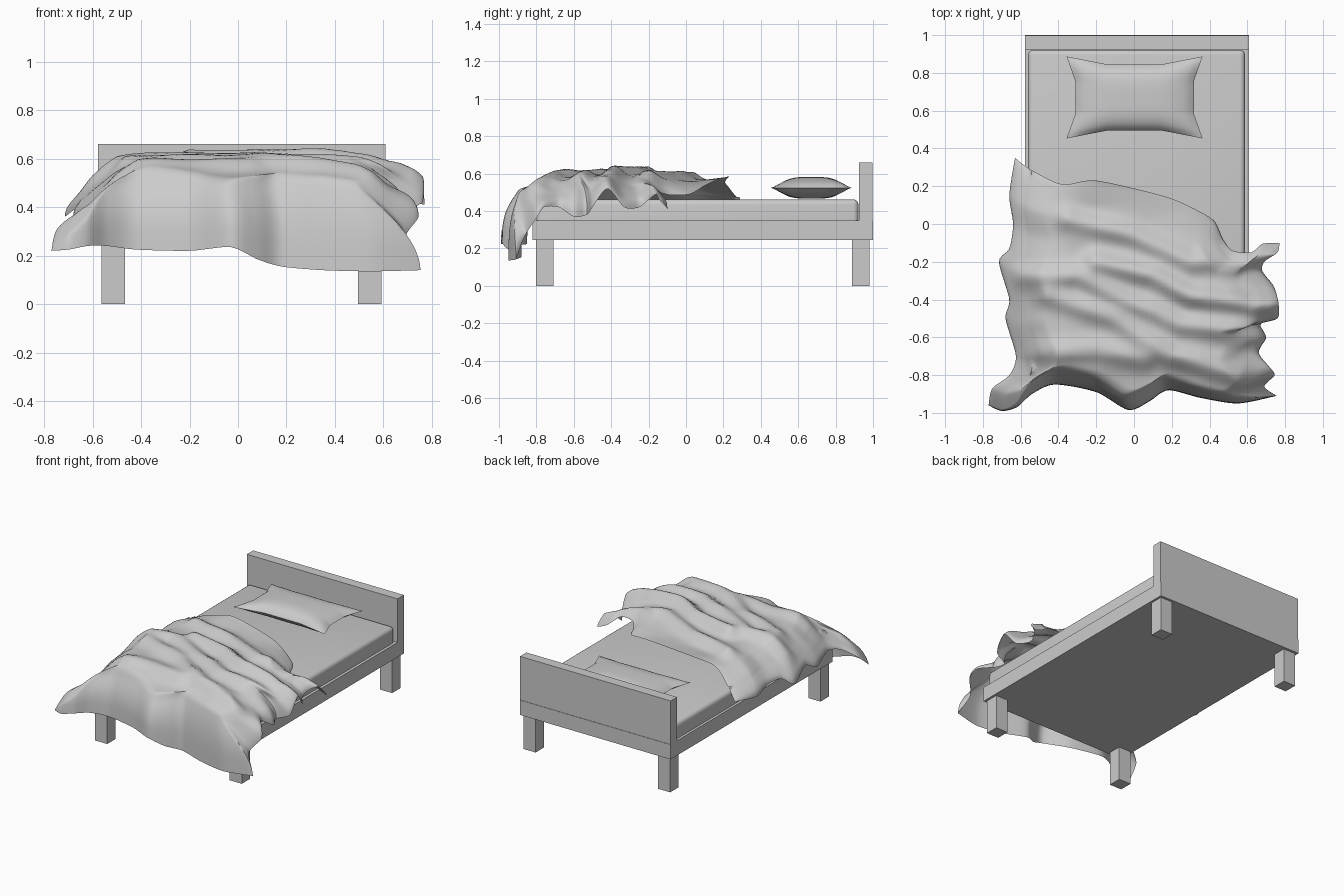
import bpy, bmesh, math
from mathutils import Vector, noise

if "Cube" in bpy.data.objects:
    bpy.data.objects.remove(bpy.data.objects["Cube"])


def box(name, x0, x1, y0, y1, z0, z1, bevel=0.0):
    bm = bmesh.new()
    bmesh.ops.create_cube(bm, size=1)
    for v in bm.verts:
        v.co = Vector((x0 + (v.co.x + .5) * (x1 - x0),
                       y0 + (v.co.y + .5) * (y1 - y0),
                       z0 + (v.co.z + .5) * (z1 - z0)))
    if bevel:
        top = [e for e in bm.edges if sum(v.co.z for v in e.verts) > z0 + z1 - 1e-4]
        bmesh.ops.bevel(bm, geom=top, offset=bevel, segments=4,
                        profile=.5, affect='EDGES')
    return finish(name, bm, bool(bevel))


def finish(name, bm, smooth):
    me = bpy.data.meshes.new(name)
    bm.to_mesh(me)
    bm.free()
    ob = bpy.data.objects.new(name, me)
    bpy.context.collection.objects.link(ob)
    if smooth:
        bpy.ops.object.select_all(action='DESELECT')
        ob.select_set(True)
        bpy.context.view_layer.objects.active = ob
        bpy.ops.object.shade_smooth_by_angle(angle=math.radians(50))
    return ob


def grid(bm, nu, nv, fn):
    vs = [[bm.verts.new(fn(i / nu, j / nv)) for i in range(nu + 1)] for j in range(nv + 1)]
    for j in range(nv):
        for i in range(nu):
            bm.faces.new((vs[j][i], vs[j][i + 1], vs[j + 1][i + 1], vs[j + 1][i]))


# Bed frame, headboard, mattress and legs
box("bed_base", -.578, .608, -.82, 1.0, .245, .35)
box("headboard", -.578, .608, .925, .997, .35, .66)
box("mattress", -.56, .588, -.80, .922, .35, .462, .028)
for sx, x in (("left", -.563), ("right", .496)):
    for sy, y in (("front", -.803), ("back", .887)):
        box(f"{sy}_{sx}_leg", x, x + .096, y, y + .095, 0, .246)


# Pillow with pinched, pointed corners
def pillow_side(sign):
    def fn(u, v):
        a, b = 2 * u - 1, 2 * v - 1
        flare = lambda t: max(0, (abs(t) - .4) / .6)
        x = .003 + a * (.314 + .046 * flare(b))
        y = b * (.175 + .042 * flare(a))
        t = (1 - abs(a) ** 3) * (1 - abs(b) ** 3.5)
        return (x, .67 + y, .524 + sign * .058 * t ** .7)
    return fn


bm = bmesh.new()
grid(bm, 24, 20, pillow_side(1))
grid(bm, 24, 20, pillow_side(-1))
bmesh.ops.remove_doubles(bm, verts=bm.verts[:], dist=1e-4)
bmesh.ops.recalc_face_normals(bm, faces=bm.faces[:])
finish("pillow", bm, True)

# Blanket hems as x, y, z outline points
FOOT = [(-.77, -.96, .22), (-.70, -.99, .225), (-.62, -.97, .24), (-.54, -.90, .24), (-.42, -.85, .225),
        (-.2, -.89, .22), (-.03, -.985, .235), (.08, -.94, .185), (.18, -.88, .155),
        (.35, -.92, .14), (.55, -.95, .135), (.755, -.91, .14)]
HEAD = [(-.63, .35, .42), (-.55, .29, .47), (-.38, .21, .55), (-.2, .23, .585),
        (.15, .15, .56), (.3, .09, .53), (.42, .02, .49), (.47, -.08, .485),
        (.52, -.14, .50), (.62, -.15, .51), (.68, -.105, .47), (.77, -.10, .41)]
LEFT = [(-.77, -.96, .22), (-.75, -.87, .30), (-.66, -.80, .36), (-.625, -.70, .38),
        (-.68, -.5, .36), (-.66, -.4, .40), (-.715, -.2, .36), (-.66, -.13, .41),
        (-.64, 0, .41), (-.66, .15, .39), (-.63, .35, .42)]
RIGHT = [(.755, -.91, .14), (.69, -.86, .27), (.745, -.80, .36), (.72, -.76, .42),
         (.66, -.68, .42), (.70, -.60, .37), (.67, -.53, .38), (.76, -.50, .42),
         (.765, -.42, .52), (.74, -.33, .42), (.68, -.25, .42), (.69, -.20, .46),
         (.76, -.15, .49), (.77, -.10, .41)]


def spline(pts):
    P = [Vector(p) for p in pts]
    L = [0]
    for a, b in zip(P, P[1:]):
        L.append(L[-1] + (b - a).xy.length)

    def at(t):
        s = t * L[-1]
        k = 0
        while k < len(P) - 2 and s > L[k + 1]:
            k += 1
        f = (s - L[k]) / (L[k + 1] - L[k])
        p0, p1, p2, p3 = P[max(k - 1, 0)], P[k], P[k + 1], P[min(k + 2, len(P) - 1)]
        m1, m2 = (p2 - p0) * .4, (p3 - p1) * .4
        return (p1 * (2 * f**3 - 3 * f**2 + 1) + m1 * (f**3 - 2 * f**2 + f)
                + p2 * (3 * f**2 - 2 * f**3) + m2 * (f**3 - f**2))
    return at


foot, head, left, right = map(spline, (FOOT, HEAD, LEFT, RIGHT))

# Diagonal fold ridges across the blanket: height, then path
FOLDS = [(.065, [(-.2, -.2), (.1, -.27), (.3, -.38), (.72, -.43)]),
         (.05, [(-.6, -.28), (-.3, -.27), (-.05, -.4), (.25, -.53), (.65, -.58)]),
         (.045, [(-.45, -.38), (-.1, -.5), (.2, -.7), (.55, -.8)]),
         (.03, [(-.5, -.68), (-.2, -.66), (.05, -.72)]),
         (.045, [(-.35, .03), (0, -.06), (.3, -.2), (.7, -.16)])]


def seg_dist(p, a, b):
    d = b - a
    t = min(1, max(0, (p - a).dot(d) / d.length_squared))
    return (p - a - d * t).length


def top_height(x, y):
    ys = [(-1.1, .47), (-.86, .525), (-.7, .57), (-.3, .575), (0, .565), (.4, .56)]
    z = .56
    for (ya, za), (yb, zb) in zip(ys, ys[1:]):
        if ya <= y <= yb:
            z = za + (zb - za) * (y - ya) / (yb - ya)
    p = Vector((x, y))
    for h, path in FOLDS:
        d = min(seg_dist(p, Vector(a), Vector(b)) for a, b in zip(path, path[1:]))
        z += h * math.exp(-(d / .06) ** 2)
    z -= .03 * max(0, (abs(x) - .35) / .3)
    return z + .012 * noise.noise(Vector((x * 4, y * 7, 1)))


def drop(d, w, rnd):
    # rnd 1 hangs like a quarter circle, rnd 0 is a straight flare
    q = max(0, 1 - d / w)
    return rnd * (1 - math.sqrt(max(0, 1 - q * q))) + (1 - rnd) * q ** 1.2


def blanket(s, t):
    # denser rows near the hems
    u = s - .11 * math.sin(2 * math.pi * s)
    v = t - .09 * math.sin(2 * math.pi * t)
    F, H, L, R = foot(u), head(u), left(v), right(v)
    corners = ((foot(0) * (1 - u) + foot(1) * u) * (1 - v)
               + (head(0) * (1 - u) + head(1) * u) * v)
    p = F * (1 - v) + H * v + L * (1 - u) + R * u - corners
    z = top_height(p.x, p.y)
    z += (H.z - z) * max(0, 1 - (1 - v) / .15) ** 1.5
    c = (1 - v) ** 4
    z = min(z, z + (L.z - z) * drop(u, .15 + .07 * c, .45 - .4 * c),
            z + (R.z - z) * drop(1 - u, .15, .7 - .5 * c),
            z + (F.z - z) * drop(v, .11, .9))
    # keep the cloth above the mattress, sloping off past its rim
    rim = max(0, -.785 - p.y, -.545 - p.x, p.x - .57)
    return (p.x, p.y, max(z, .475 - 4 * rim))


bm = bmesh.new()
grid(bm, 100, 90, blanket)
finish("blanket", bm, True)
